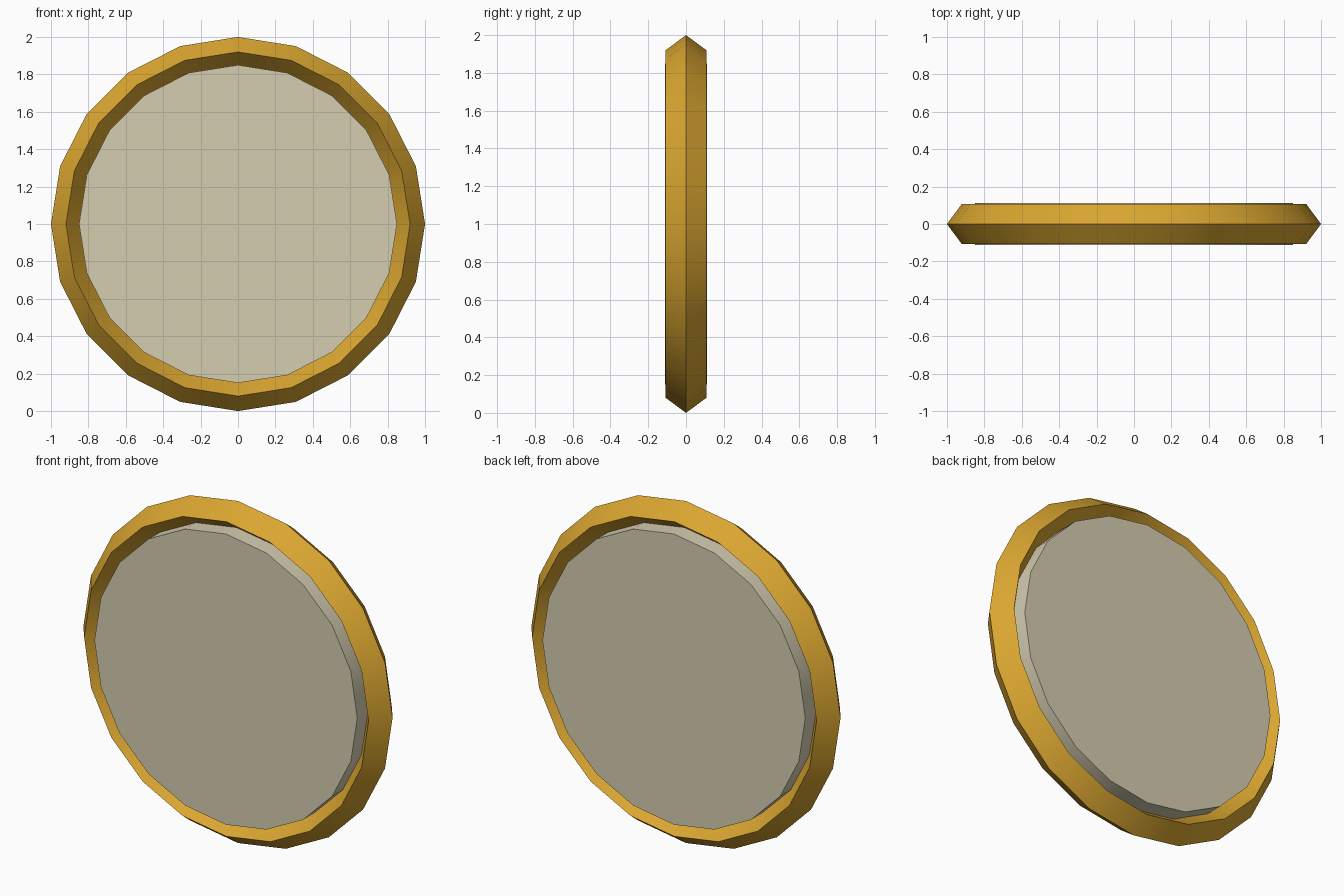
import bpy, bmesh
from math import sin, cos, pi, radians

cube = bpy.data.objects.get("Cube")
if cube:
    bpy.data.objects.remove(cube, do_unlink=True)

SIDES = 20


def make_material(name, rgb):
    mat = bpy.data.materials.new(name)
    mat.use_nodes = True
    colour = (*rgb, 1)
    mat.diffuse_color = colour
    mat.node_tree.nodes["Principled BSDF"].inputs["Base Color"].default_value = colour
    return mat


def add_lathe(name, profile, mat, closed):
    """Spin a (radius, y) profile around the y axis; an open profile gets end caps."""
    bm = bmesh.new()
    rings = []
    for r, y in profile:
        angles = [2 * pi * i / SIDES for i in range(SIDES)]
        rings.append([bm.verts.new((r * cos(a), y, 1 + r * sin(a))) for a in angles])
    pairs = list(zip(rings, rings[1:]))
    if closed:
        pairs.append((rings[-1], rings[0]))
    else:
        bm.faces.new(rings[0])
        bm.faces.new(rings[-1])
    for a, b in pairs:
        for i in range(SIDES):
            j = (i + 1) % SIDES
            bm.faces.new((a[i], a[j], b[j], b[i]))
    bmesh.ops.recalc_face_normals(bm, faces=bm.faces)
    mesh = bpy.data.meshes.new(name)
    bm.to_mesh(mesh)
    bm.free()
    mesh.materials.append(mat)
    obj = bpy.data.objects.new(name, mesh)
    bpy.context.collection.objects.link(obj)
    bpy.ops.object.select_all(action="DESELECT")
    obj.select_set(True)
    bpy.context.view_layer.objects.active = obj
    bpy.ops.object.shade_smooth_by_angle(angle=radians(30))
    return obj


gold = make_material("gold", (0.70, 0.38, 0.03))
cream = make_material("cream", (0.67, 0.61, 0.44))

# Rim with a diamond cross-section
add_lathe("rim", [(1, 0), (0.92, 0.108), (0.84, 0), (0.92, -0.108)], gold, True)

# Flat disc filling the rim, standing slightly proud on both sides
add_lathe("disc", [(0.85, -0.112), (0.85, 0.112)], cream, False)
